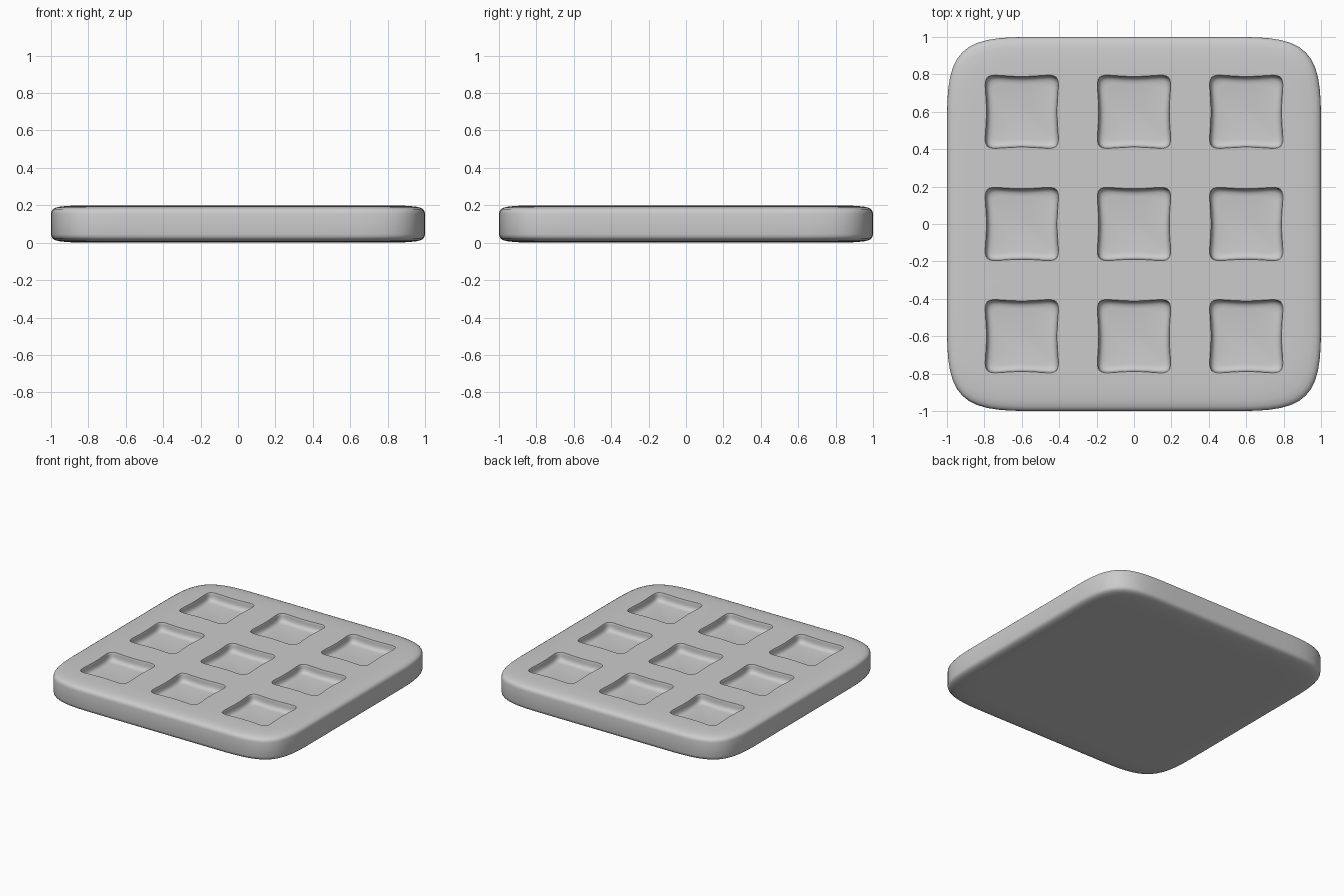
import bpy, bmesh, math

if "Cube" in bpy.data.objects:
    bpy.data.objects.remove(bpy.data.objects["Cube"])


def rounded_square(half, reach, n=14):
    """Square whose corners are soft spline curves starting 'reach' before the corner."""
    pts = []
    for q in range(4):
        a = q * math.pi / 2
        c, s = math.cos(a), math.sin(a)
        for i in range(n + 1):
            t = i / n
            # quartic Bezier pulled towards the corner
            b = [math.comb(4, k) * t**k * (1 - t)**(4 - k) for k in range(5)]
            x = half - reach * (0.42 * b[3] + b[4])
            y = half - reach * (b[0] + 0.42 * b[1])
            pts.append((x * c - y * s, x * s + y * c))
        # points along the straight side
        x0, x1 = half - reach, -(half - reach)
        for i in range(1, 12):
            x = x0 + (x1 - x0) * i / 12
            pts.append((x * c - half * s, x * s + half * c))
    return pts


def loft(bm, rings):
    loops = [[bm.verts.new(p) for p in ring] for ring in rings]
    for a, b in zip(loops, loops[1:]):
        for i in range(len(a)):
            j = (i + 1) % len(a)
            bm.faces.new((a[i], a[j], b[j], b[i]))
    bm.faces.new(loops[0][::-1])
    bm.faces.new(loops[-1])


def finish(bm, name):
    bmesh.ops.recalc_face_normals(bm, faces=bm.faces)
    mesh = bpy.data.meshes.new(name)
    bm.to_mesh(mesh)
    bm.free()
    ob = bpy.data.objects.new(name, mesh)
    bpy.context.collection.objects.link(ob)
    return ob


# Slab with softly rounded rim
H = 0.2
rim = [(0.20, 0), (0.14, 0.001), (0.09, 0.003), (0.05, 0.007), (0.025, 0.013),
       (0.01, 0.021), (0.003, 0.031), (0, 0.045)]
profile = rim + [(d, H - z) for d, z in reversed(rim)]
outline = rounded_square(1.0, 0.49)
bm = bmesh.new()
loft(bm, [[(x * (1 - d), y * (1 - d), z) for x, y in outline] for d, z in profile])
tray = finish(bm, "tray")

# Pocket cutters with pinched sides and a filleted floor
R = 0.198
FLOOR = 0.135
pocket = []
for x, y in rounded_square(R, 0.08, 8):
    px = 1 - 0.045 * max(0, math.cos(y / R * math.pi / 2))**2
    py = 1 - 0.045 * max(0, math.cos(x / R * math.pi / 2))**2
    pocket.append((x * px, y * py))
section = [(0.78, FLOOR), (0.87, FLOOR + 0.003), (0.93, FLOOR + 0.01),
           (0.965, FLOOR + 0.022), (0.978, FLOOR + 0.036), (0.983, 0.185),
           (0.988, 0.194), (1.0, 0.2), (1.0, 0.25)]
bm = bmesh.new()
for cx in (-0.6, 0, 0.6):
    for cy in (-0.6, 0, 0.6):
        loft(bm, [[(cx + x * k, cy + y * k, z) for x, y in pocket] for k, z in section])
cutter = finish(bm, "pocket_cutter")
cutter.hide_render = True

mod = tray.modifiers.new("pockets", 'BOOLEAN')
mod.operation = 'DIFFERENCE'
mod.solver = 'EXACT'
mod.object = cutter
bpy.context.view_layer.objects.active = tray
tray.select_set(True)
bpy.ops.object.modifier_apply(modifier=mod.name)
bpy.data.objects.remove(cutter, do_unlink=True)
bpy.ops.object.shade_smooth_by_angle(angle=math.radians(40))
